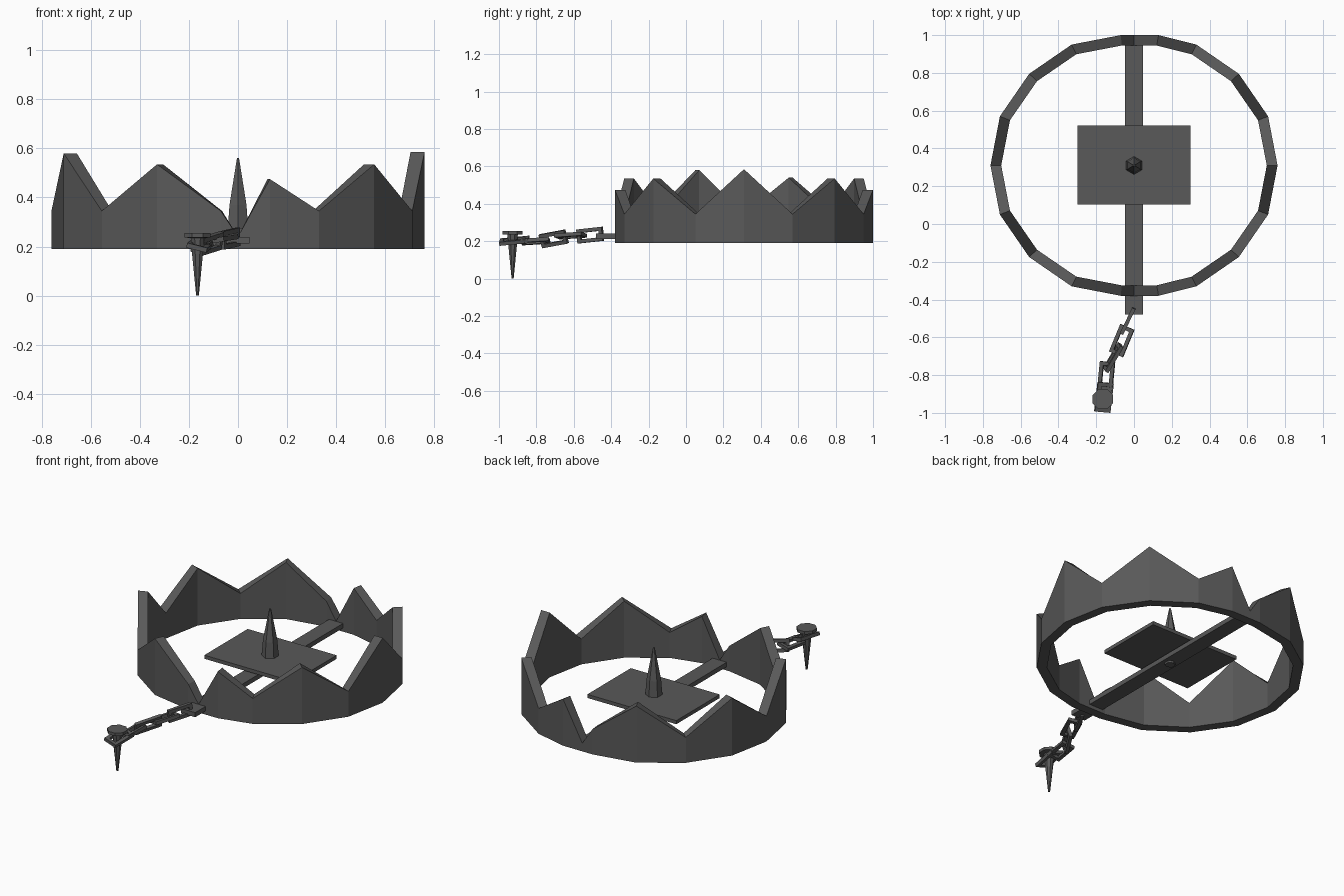
import bpy
from math import cos, sin, pi
from mathutils import Vector, Matrix

if "Cube" in bpy.data.objects:
    bpy.data.objects.remove(bpy.data.objects["Cube"])

steel = bpy.data.materials.new("dark_steel")
steel.diffuse_color = (0.1, 0.1, 0.1, 1)
steel.use_nodes = True
steel.node_tree.nodes["Principled BSDF"].inputs["Base Color"].default_value = steel.diffuse_color


def add(name, verts, faces):
    me = bpy.data.meshes.new(name)
    me.from_pydata([tuple(v) for v in verts], [], faces)
    me.materials.append(steel)
    ob = bpy.data.objects.new(name, me)
    bpy.context.collection.objects.link(ob)
    bpy.context.view_layer.objects.active = ob
    ob.select_set(True)
    bpy.ops.object.mode_set(mode='EDIT')
    bpy.ops.mesh.select_all(action='SELECT')
    bpy.ops.mesh.normals_make_consistent(inside=False)
    bpy.ops.object.mode_set(mode='OBJECT')
    ob.select_set(False)
    return ob


def band(name, outer, inner, bottom, tops, closed):
    """Wall between an outer and inner outline, with a top height per point."""
    verts, faces = [], []
    for o, i, t in zip(outer, inner, tops):
        verts += [(*o, bottom), (*o, t), (*i, t), (*i, bottom)]
    n = len(outer)
    for k in range(n if closed else n - 1):
        a, b = 4 * k, 4 * ((k + 1) % n)
        for j in range(4):
            m = (j + 1) % 4
            faces.append((a + j, a + m, b + m, b + j))
    if not closed:
        e = 4 * (n - 1)
        faces += [(0, 1, 2, 3), (e, e + 1, e + 2, e + 3)]
    return add(name, verts, faces)


def lathe(name, profile, n, loc, turn=0.0):
    verts, faces = [], []
    for r, z in profile:
        verts += [(loc[0] + r * cos(turn + 2 * pi * k / n),
                   loc[1] + r * sin(turn + 2 * pi * k / n), z) for k in range(n)]
    for s in range(len(profile) - 1):
        for k in range(n):
            m = (k + 1) % n
            faces.append((s * n + k, s * n + m, s * n + n + m, s * n + n + k))
    faces += [tuple(range(n)), tuple(range(len(verts) - n, len(verts)))]
    return add(name, verts, faces)


def box(name, x, y, z):
    v = [(a, b, c) for a in x for b in y for c in z]
    return add(name, v, [(0, 1, 3, 2), (4, 5, 7, 6), (0, 1, 5, 4),
                         (2, 3, 7, 6), (0, 2, 6, 4), (1, 3, 7, 5)])


def link(name, a, b, width, roll, t=0.02):
    """Rectangular chain link from a to b."""
    a, b = Vector(a), Vector(b)
    h, w = (b - a).length / 2, width / 2
    sq = [(-1, -1), (1, -1), (1, 1), (-1, 1)]
    ob = band(name, [(x * h, y * w) for x, y in sq],
              [(x * (h - t), y * (w - t)) for x, y in sq], -t / 2, [t / 2] * 4, True)
    turn = (b - a).to_track_quat('X', 'Z').to_matrix().to_4x4()
    ob.matrix_world = Matrix.Translation((a + b) / 2) @ turn @ Matrix.Rotation(roll, 4, 'X')


# Toothed jaws, outline given from front to back
CY, LOW, V = 0.31, 0.24, 0.345
ys = [-0.69, -0.69, -0.64, -0.485, -0.26, 0, 0.26, 0.485, 0.64, 0.69, 0.69]


def jaw(name, half_x, heights):
    xs = half_x + half_x[-2::-1]
    outer = [(x, CY + y) for x, y in zip(xs, ys)]
    inner = [(x * 0.925, CY + y * 0.92) for x, y in zip(xs, ys)]
    band(name, outer, inner, 0.19, heights, False)


jaw("right_jaw", [0, 0.13, 0.33, 0.555, 0.71, 0.76],
    [LOW, 0.475, V, 0.535, V, 0.585, V, 0.535, V, 0.475, LOW])
jaw("left_jaw", [0, -0.07, -0.33, -0.555, -0.71, -0.76],
    [LOW, V, 0.535, V, 0.58, V, 0.54, V, 0.535, V, LOW])

# Base bar, trigger plate and centre spike
box("base_bar", (-0.047, 0.047), (-0.48, 0.96), (0.212, 0.24))
box("trigger_plate", (-0.3, 0.3), (0.104, 0.522), (0.253, 0.275))
lathe("centre_spike", [(0.03, 0.2), (0.03, 0.25), (0.048, 0.27), (0.04, 0.37), (0.005, 0.56)],
      6, (0, CY), pi / 6)

# Chain of alternating upright and flat links
link("chain_link_1", (0.0, -0.445, 0.24), (-0.065, -0.58, 0.225), 0.075, pi / 2)
link("chain_link_2", (-0.035, -0.545, 0.235), (-0.095, -0.69, 0.225), 0.08, 0.15)
link("chain_link_3", (-0.07, -0.64, 0.225), (-0.15, -0.775, 0.2), 0.075, 1.3)
link("chain_link_4", (-0.14, -0.73, 0.205), (-0.155, -0.88, 0.195), 0.08, 0.2)
link("chain_link_5", (-0.15, -0.84, 0.21), (-0.168, -0.995, 0.195), 0.085, -0.25)

# Ground stake
lathe("stake", [(0.006, 0), (0.024, 0.17), (0.03, 0.235), (0.058, 0.237), (0.058, 0.255)],
      8, (-0.165, -0.927), pi / 8)
